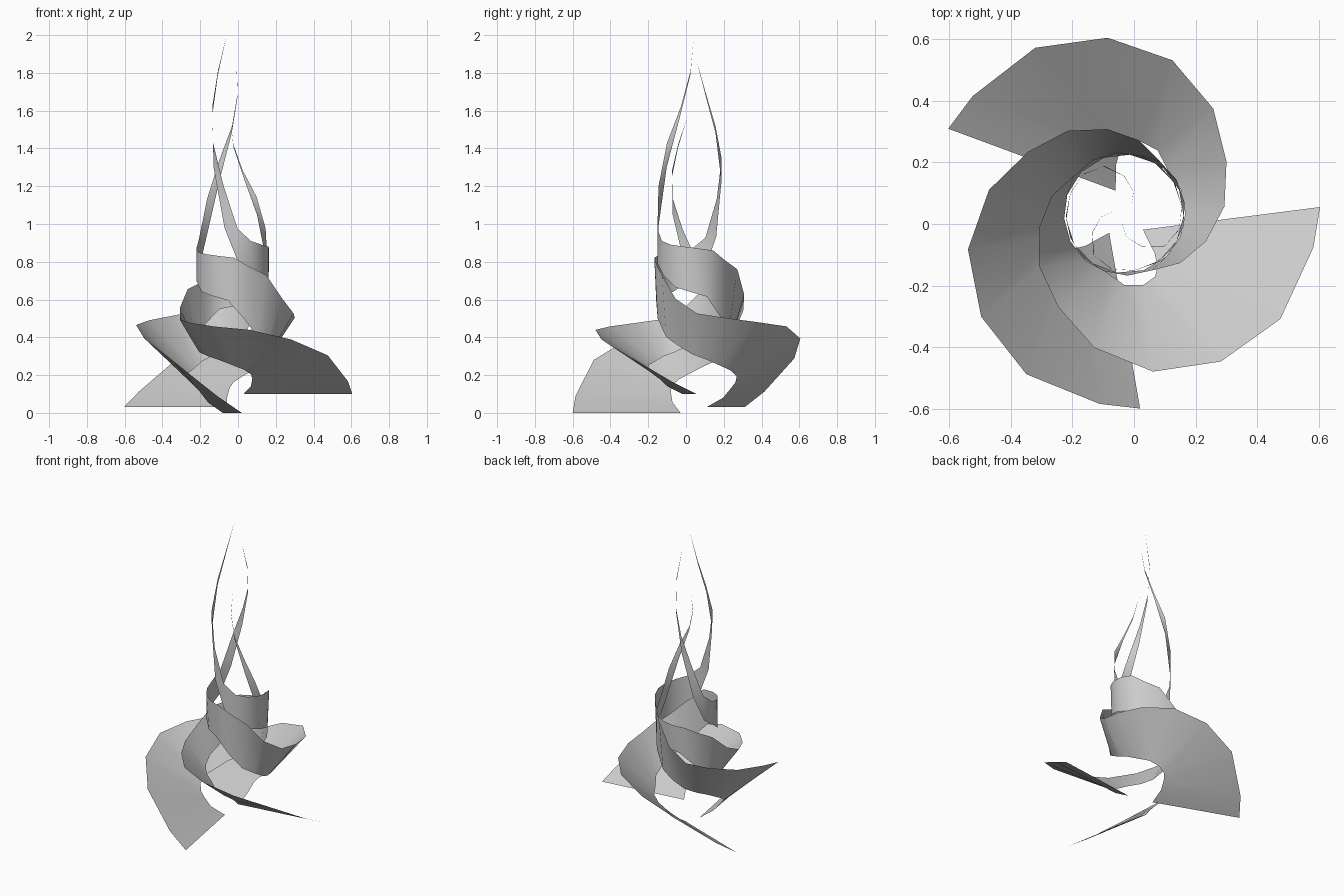
import bpy
import math

if "Cube" in bpy.data.objects:
    bpy.data.objects.remove(bpy.data.objects["Cube"], do_unlink=True)

LAST_ROW = 21

# Ribbon edges as (row, value) keys: radius, height and winding angle
upper_radius = [(0, .636), (2, .612), (3, .574), (4, .522), (6, .372), (8, .28),
                (10, .205), (15, .19), (17, .185), (18, .168), (LAST_ROW, .03)]
upper_height = [(0, 0), (1, .09), (2, .28), (3, .395), (4, .465), (5, .49), (7, .54),
                (8, .625), (9, .76), (11, .86), (14, .89), (15, .91), (16, .975),
                (17, 1.2), (18, 1.43), (LAST_ROW, 2)]
upper_angle = [(0, 0), (1, 12), (2, 36), (LAST_ROW, 470)]
lower_radius = [(0, .08), (1, .165), (2, .205), (3, .228), (4, .24), (5, .232), (6, .2),
                (15, .19), (17, .185), (18, .168), (LAST_ROW, .03)]
lower_height = [(0, 0), (2, .11), (5, .21), (8, .305), (10, .405), (12, .615), (14, .665),
                (16, .79), (17, .98), (18, 1.3), (19, 1.58), (LAST_ROW, 2)]
lower_angle = [(0, 43), (1, 55), (3, 66), (4, 77), (5, 92), (6, 109), (10, 200),
               (16, 354), (LAST_ROW, 470)]


def sample(keys, row):
    """Straight interpolation between neighbouring keys."""
    for (start, low), (end, high) in zip(keys, keys[1:]):
        if row <= end:
            return low + (high - low) * (row - start) / (end - start)
    return keys[-1][1]


def edge_point(radius, height, angle, row):
    """Point on a clockwise rising spiral."""
    distance = sample(radius, row)
    turn = -math.radians(sample(angle, row))
    return (distance * math.cos(turn), distance * math.sin(turn), sample(height, row))


def make_material(name, colour):
    material = bpy.data.materials.new(name)
    material.use_nodes = True
    material.diffuse_color = colour
    material.node_tree.nodes["Principled BSDF"].inputs["Base Color"].default_value = colour
    return material


# One open ribbon surface, flat at the foot and closing to a point at the tip
verts = []
faces = []
for row in range(LAST_ROW):
    verts.append(edge_point(upper_radius, upper_height, upper_angle, row))
    verts.append(edge_point(lower_radius, lower_height, lower_angle, row))
    if row:
        first = len(verts) - 4
        faces.append((first, first + 1, first + 3, first + 2))
verts.append(edge_point(upper_radius, upper_height, upper_angle, LAST_ROW))
tip = len(verts) - 1
faces.append((tip - 2, tip - 1, tip))

ribbon_mesh = bpy.data.meshes.new("ribbon")
ribbon_mesh.from_pydata(verts, [], faces)
ribbon_mesh.polygons.foreach_set("use_smooth", [True] * len(faces))
ribbon_mesh.materials.append(make_material("light grey", (.6, .6, .6, 1)))
ribbon_mesh.update()

# Three copies turned about a shared axis, each with its own foot level and height
axis_x, axis_y = -.031, .034
for name, foot, turn, stretch in [("tall_ribbon", 0, -85.4, 1),
                                  ("middle_ribbon", .03, 154.3, .92),
                                  ("short_ribbon", .1, 1.9, .73)]:
    ribbon = bpy.data.objects.new(name, ribbon_mesh)
    ribbon.location = (axis_x, axis_y, foot)
    ribbon.rotation_euler.z = math.radians(turn)
    ribbon.scale.z = stretch
    bpy.context.collection.objects.link(ribbon)
